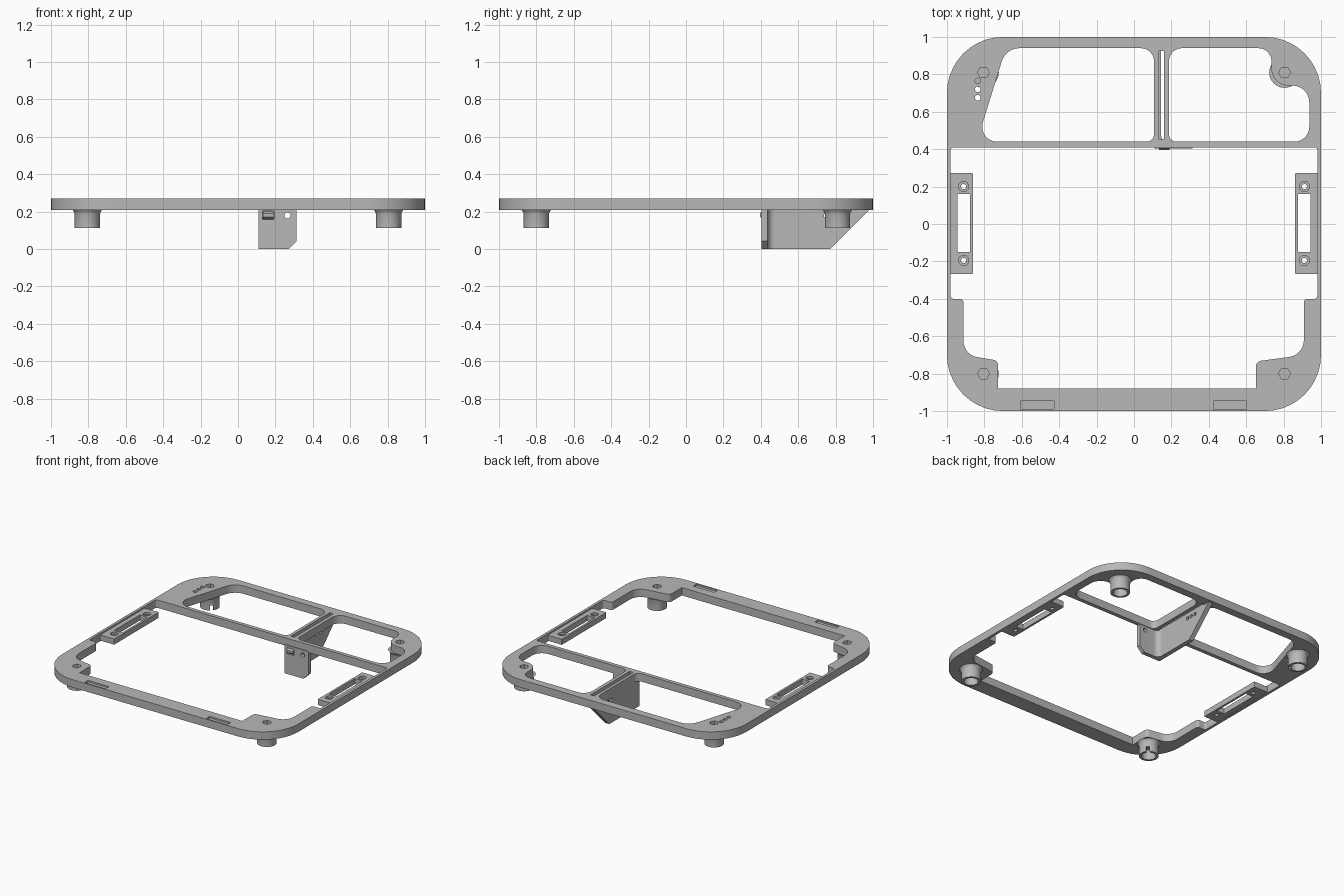
import bpy, bmesh, math
from mathutils import Matrix, Vector

old = bpy.data.objects.get("Cube")
if old:
    bpy.data.objects.remove(old, do_unlink=True)

grey = bpy.data.materials.new("plain_grey")
grey.use_nodes = True
COLOUR = (0.48, 0.48, 0.48, 1)
grey.diffuse_color = COLOUR
grey.node_tree.nodes["Principled BSDF"].inputs["Base Color"].default_value = COLOUR

# Axis swaps for profiles drawn in the side (y, z) and front (x, z) planes
SIDE = Matrix(((0, 0, 1, 0), (1, 0, 0, 0), (0, 1, 0, 0), (0, 0, 0, 1)))
FRONT = Matrix(((1, 0, 0, 0), (0, 0, 1, 0), (0, 1, 0, 0), (0, 0, 0, 1)))
BOTTOM, TOP = 0.21, 0.27


def rounded(points, steps=10):
    """Polygon with an optional fillet radius as the third value of a corner."""
    out = []
    for i, p in enumerate(points):
        c = Vector(p[:2])
        r = p[2] if len(p) > 2 else 0
        if not r:
            out.append(c)
            continue
        a = (Vector(points[i - 1][:2]) - c).normalized()
        b = (Vector(points[(i + 1) % len(points)][:2]) - c).normalized()
        half = a.angle(b) / 2
        centre = c + (a + b).normalized() * r / math.sin(half)
        reach = r / math.tan(half)
        start, end = c + a * reach - centre, c + b * reach - centre
        turn = math.atan2(start.x * end.y - start.y * end.x, start.dot(end))
        for k in range(steps + 1):
            out.append(centre + Matrix.Rotation(turn * k / steps, 2) @ start)
    return out


def rect(x0, x1, y0, y1, r=0):
    return [(x0, y0, r), (x1, y0, r), (x1, y1, r), (x0, y1, r)]


def ring(x, y, r, n=32):
    return [(x + r * math.cos(math.tau * k / n), y + r * math.sin(math.tau * k / n))
            for k in range(n)]


def finish(name, bm):
    bmesh.ops.recalc_face_normals(bm, faces=bm.faces)
    mesh = bpy.data.meshes.new(name)
    bm.to_mesh(mesh)
    bm.free()
    mesh.materials.append(grey)
    obj = bpy.data.objects.new(name, mesh)
    bpy.context.collection.objects.link(obj)
    return obj


def prism(name, points, z0, z1, plane=Matrix()):
    bm = bmesh.new()
    face = bm.faces.new([bm.verts.new((p.x, p.y, z0)) for p in rounded(points)])
    new = bmesh.ops.extrude_face_region(bm, geom=[face])["geom"]
    bmesh.ops.translate(bm, vec=(0, 0, z1 - z0),
                        verts=[v for v in new if isinstance(v, bmesh.types.BMVert)])
    bm.transform(plane)
    return finish(name, bm)


def lathe(name, profile, x, y, n=40):
    """Closed (radius, z) profile spun round a vertical axis."""
    bm = bmesh.new()
    rings = [[bm.verts.new((px, py, z)) for px, py in ring(x, y, r, n)] for r, z in profile]
    for a, b in zip(rings, rings[1:] + rings[:1]):
        for k in range(n):
            bm.faces.new((a[k], a[(k + 1) % n], b[(k + 1) % n], b[k]))
    return finish(name, bm)


def cut(obj, *cutters):
    for cutter in cutters:
        mod = obj.modifiers.new("cut", "BOOLEAN")
        mod.operation, mod.solver, mod.object = "DIFFERENCE", "EXACT", cutter
    graph = bpy.context.evaluated_depsgraph_get()
    graph.update()
    mesh = bpy.data.meshes.new_from_object(obj.evaluated_get(graph))
    obj.modifiers.clear()
    obj.data = mesh
    for cutter in cutters:
        bpy.data.objects.remove(cutter, do_unlink=True)


def hole(points, z0=0.1, z1=0.4, plane=Matrix()):
    return prism("cutter", points, z0, z1, plane)


FEET = [(sx * 0.805, y) for sx in (-1, 1) for y in (-0.8, 0.81)]

# Frame plate with its three windows
frame = prism("frame", rect(-1, 1, -1, 1, 0.3), BOTTOM, TOP)
main_opening = [
    (-0.98, 0.41, 0.015), (-0.98, -0.4, 0.015), (-0.912, -0.4, 0.02), (-0.912, -0.7, 0.09),
    (-0.727, -0.73, 0.03), (-0.727, -0.88), (0.652, -0.88), (0.652, -0.735, 0.03),
    (0.908, -0.7, 0.09), (0.908, -0.4, 0.02), (0.98, -0.4, 0.015), (0.98, 0.41, 0.015)]
wide_window = [(-0.685, 0.94, 0.1), (0.107, 0.94, 0.07), (0.107, 0.44, 0.04), (-0.84, 0.44, 0.08)]
notched_window = [(0.187, 0.94, 0.07), (0.735, 0.94, 0.07), (0.735, 0.74, 0.09),
                  (0.937, 0.74, 0.09), (0.937, 0.44, 0.08), (0.187, 0.44, 0.04)]
cut(frame, hole(main_opening), hole(wide_window), hole(notched_window),
    hole(rect(0.13, 0.16, 0.455, 0.925)),
    *[hole(ring(-0.835, y, 0.015, 16)) for y in (0.675, 0.72, 0.765)],
    *[hole(rect(x, x + 0.178, -0.988, -0.947), TOP - 0.012) for x in (-0.606, 0.424)],
    *[hole(ring(x, y, 0.032, 6), TOP - 0.03) for x, y in FEET])
parts = [frame]

# Slotted mounting tabs on both sides
for side, s in (("right", -1), ("left", 1)):
    tab = prism(side + "_tab", rect(*sorted((s * 0.862, s * 0.985)), -0.268, 0.272, 0.005),
                0.215, 0.258)
    cutters = [hole(rect(*sorted((s * 0.878, s * 0.943)), -0.15, 0.16))]
    for y in (-0.195, 0.2):
        cutters += [hole(ring(s * 0.911, y, 0.014, 20)),
                    hole(ring(s * 0.911, y, 0.027, 24), 0.243)]
    cut(tab, *cutters)
    parts.append(tab)

# Hollow feet with a flared top and a notch facing the middle
for i, (x, y) in enumerate(FEET):
    foot = lathe("foot_%d" % (i + 1), [
        (0.05, 0.112), (0.068, 0.112), (0.068, 0.19), (0.072, 0.2), (0.082, 0.212),
        (0.001, 0.212), (0.001, 0.19), (0.05, 0.19)], x, y)
    spin = Matrix.Translation((x, y, 0)) @ Matrix.Rotation(math.atan2(-y, -x), 4, "Z")
    cut(foot, hole(rect(0.03, 0.1, -0.012, 0.012), 0.09, 0.15, spin))
    parts.append(foot)

# Angled bracket hanging under the divider
bracket = prism("bracket", [(0.11, 0.405), (0.312, 0.405), (0.312, 0.436), (0.145, 0.436, 0.04),
                            (0.145, 0.98), (0.11, 0.98)], 0, 0.22)
cut(bracket,
    hole([(0.67, -0.1), (1.07, 0.3), (1.07, -0.1)], 0, 0.5, SIDE),
    hole([(0.22, -0.05), (0.37, 0.1), (0.37, -0.05)], 0.3, 0.5, FRONT),
    hole(ring(0.265, 0.18, 0.016, 20), 0.3, 0.5, FRONT),
    hole(rect(0.132, 0.192, 0.157, 0.203), 0.3, 0.415, FRONT),
    *[hole(ring(y, 0.178, 0.013, 16), 0, 0.3, SIDE) for y in (0.75, 0.79, 0.83)])
parts.append(bracket)

# Small hook on the bracket's front
parts.append(prism("hook", [(0.43, 0.2), (0.405, 0.2), (0.395, 0.19), (0.395, 0.172),
                            (0.41, 0.16), (0.43, 0.16)], 0.135, 0.189, SIDE))

# Smooth the curved walls, keep the edges crisp
bpy.ops.object.select_all(action="DESELECT")
for part in parts:
    part.select_set(True)
bpy.context.view_layer.objects.active = frame
bpy.ops.object.shade_smooth_by_angle(angle=math.radians(30))
